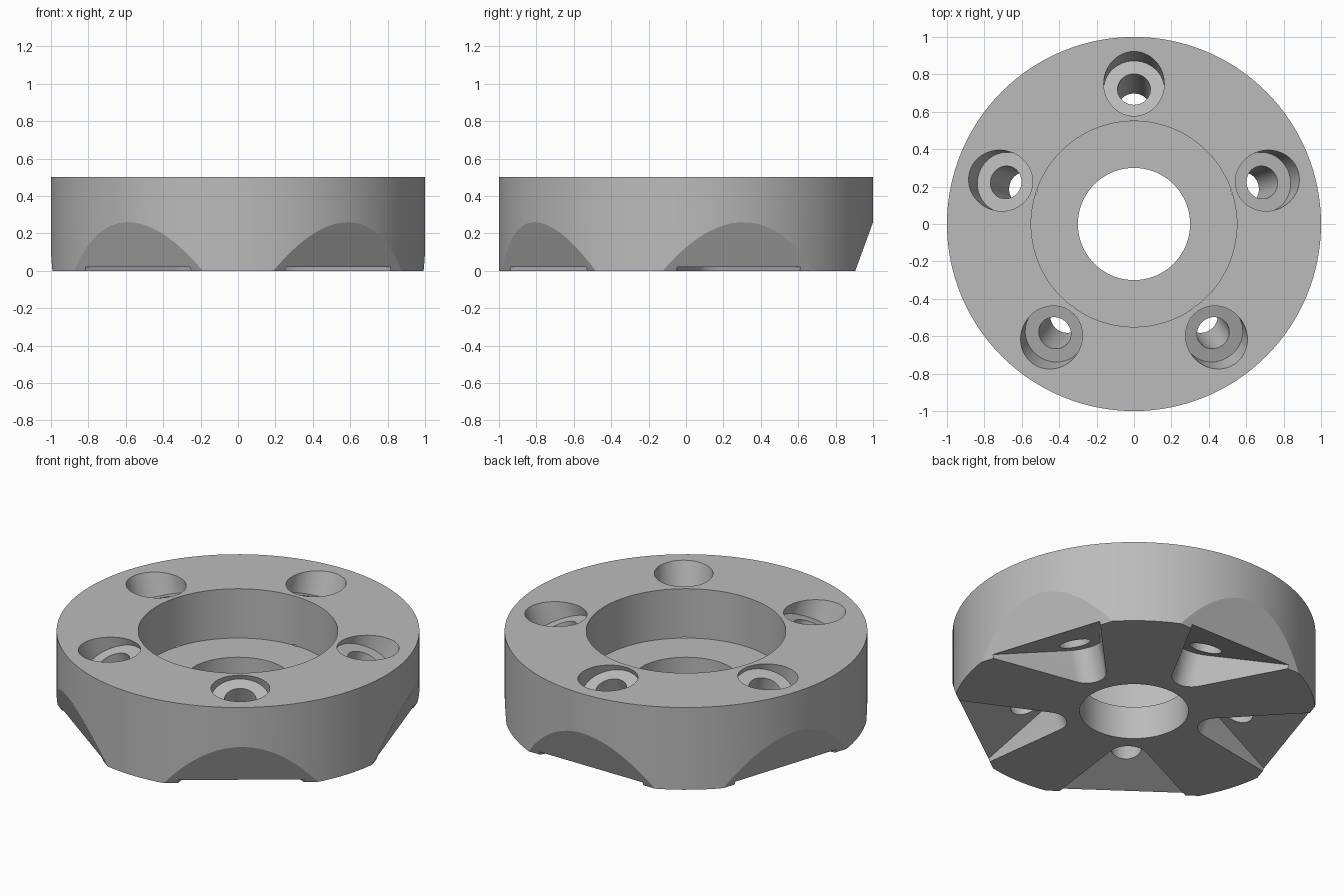
import bpy, bmesh
from math import radians, sin, cos, tan, pi
from mathutils import Matrix

cube = bpy.data.objects.get("Cube")
if cube:
    bpy.data.objects.remove(cube)

TILT = radians(20)       # lean of the bolt axes
AXIS_R = 0.568           # where a bolt axis meets the base plane

metal = bpy.data.materials.new("plain grey")
metal.use_nodes = True
GREY = (0.5, 0.5, 0.5, 1)
metal.diffuse_color = GREY
metal.node_tree.nodes["Principled BSDF"].inputs["Base Color"].default_value = GREY


def make_object(name, bm):
    bmesh.ops.recalc_face_normals(bm, faces=bm.faces[:])
    mesh = bpy.data.meshes.new(name)
    bm.to_mesh(mesh)
    bm.free()
    mesh.materials.append(metal)
    obj = bpy.data.objects.new(name, mesh)
    bpy.context.scene.collection.objects.link(obj)
    return obj


def lathe(name, profile, steps):
    bm = bmesh.new()
    rings = [[bm.verts.new((r * cos(2 * pi * i / steps), r * sin(2 * pi * i / steps), z))
              for i in range(steps)] for r, z in profile]
    for a, b in zip(rings, rings[1:] + rings[:1]):
        for i in range(steps):
            j = (i + 1) % steps
            bm.faces.new((a[i], a[j], b[j], b[i]))
    return make_object(name, bm)


def prism(name, outline, low, high):
    bm = bmesh.new()
    bottom = [bm.verts.new((x, y, low)) for x, y in outline]
    top = [bm.verts.new((x, y, high)) for x, y in outline]
    bm.faces.new(bottom)
    bm.faces.new(top)
    for i in range(len(outline)):
        j = (i + 1) % len(outline)
        bm.faces.new((bottom[i], bottom[j], top[j], top[i]))
    return make_object(name, bm)


def circle(radius, steps=48):
    return [(radius * cos(2 * pi * i / steps), radius * sin(2 * pi * i / steps))
            for i in range(steps)]


def fan(centre, radius, spread, end):
    # Rounded inner end with straight sides opening outward
    arc = []
    for i in range(17):
        a = pi / 2 + spread + (pi - 2 * spread) * i / 16
        arc.append((centre + radius * cos(a), radius * sin(a)))
    x, y = arc[0]
    wide = y + (end - x) * tan(spread)
    return [(end, wide)] + arc + [(end, -wide)]


# Ring body with a stepped bore
body = lathe("spacer_ring", [(0.3, 0), (1, 0), (1, 0.5), (0.55, 0.5),
                             (0.55, 0.2), (0.3, 0.2)], 128)

# Tilted bolt holes, counterbores, base pockets and rim flats
cutters = []
for k in range(5):
    place = (Matrix.Rotation(radians(90 + 72 * k), 4, 'Z')
             @ Matrix.Translation((AXIS_R, 0, 0))
             @ Matrix.Rotation(TILT, 4, 'Y'))
    rim = [(0.317, -0.7), (0.8, -0.7), (0.8, 0.7), (0.317, 0.7)]
    for name, outline, low, high in (
            ("bolt_hole", circle(0.088), -0.3, 0.7),
            ("counterbore", circle(0.162), 0.444, 0.9),
            ("base_pocket", fan(-0.06, 0.112, radians(30), 0.33), -0.5, 0.137),
            ("rim_flat", rim, -0.6, 0.8)):
        cutter = prism(name + "_cutter", outline, low, high)
        cutter.data.transform(place)
        cutter.hide_render = True
        cutters.append(cutter)
        mod = body.modifiers.new(name, 'BOOLEAN')
        mod.operation = 'DIFFERENCE'
        mod.solver = 'EXACT'
        mod.object = cutter

# Bake the cuts and drop the cutters
bpy.context.view_layer.update()
graph = bpy.context.evaluated_depsgraph_get()
baked = bpy.data.meshes.new_from_object(body.evaluated_get(graph))
body.modifiers.clear()
body.data = baked
body.data.materials.clear()
body.data.materials.append(metal)
for cutter in cutters:
    bpy.data.objects.remove(cutter)

bpy.ops.object.select_all(action='DESELECT')
body.select_set(True)
bpy.context.view_layer.objects.active = body
bpy.ops.object.shade_smooth_by_angle(angle=radians(15))
